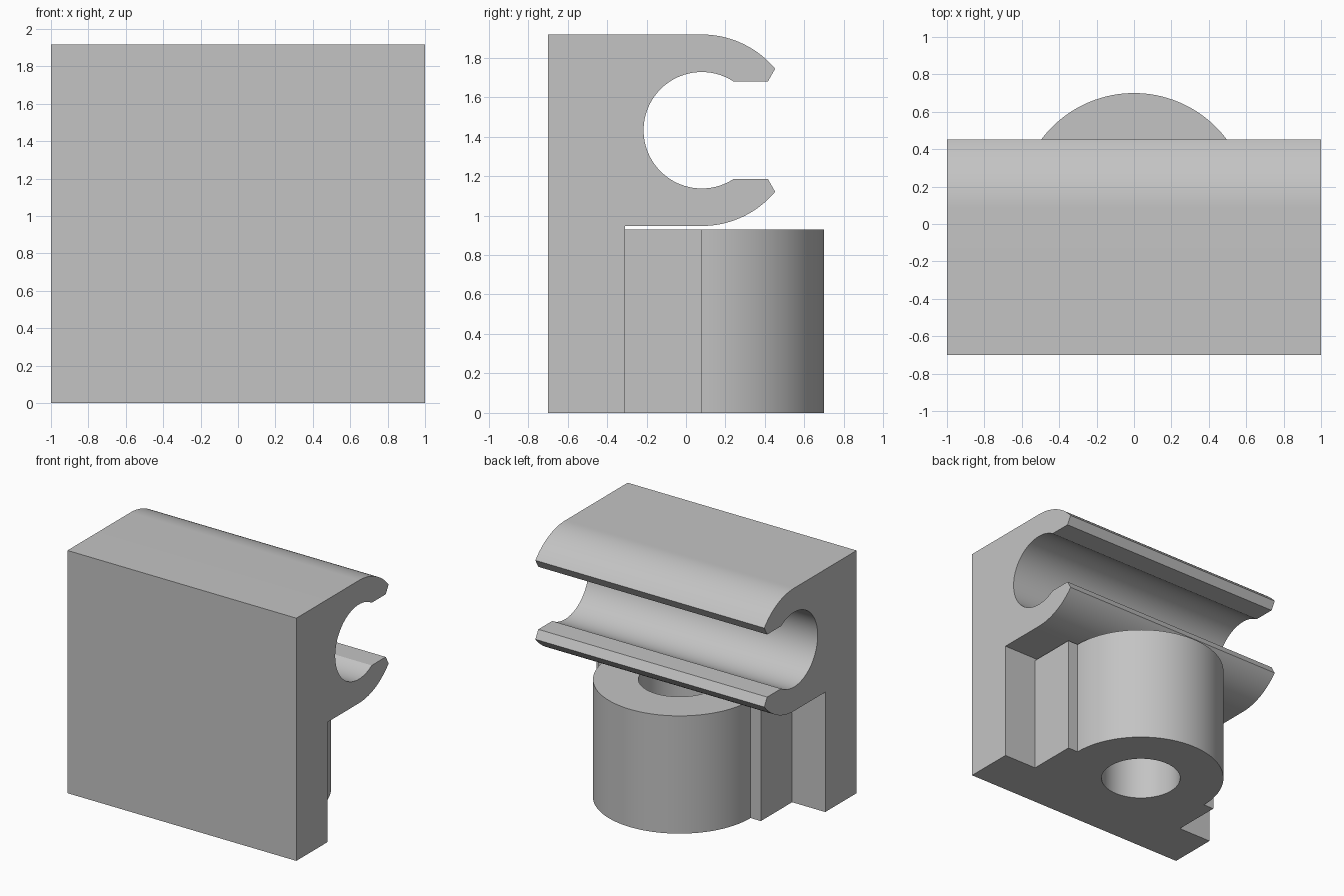
import bpy
import bmesh
from math import radians, cos, sin, pi
from mathutils import Matrix

cube = bpy.data.objects.get("Cube")
if cube:
    bpy.data.objects.remove(cube, do_unlink=True)

# Main dimensions
AXIS_Y, AXIS_Z = 0.08, 1.432      # centre of the pipe channel
BORE, HOOK_R, BOSS_R = 0.295, 0.485, 0.62
FRONT, STEP = -0.70, -0.31
BASE_HALF, BASE_TOP = 0.71, 0.93

grey = bpy.data.materials.new("light_grey")
grey.use_nodes = True
grey.diffuse_color = (0.55, 0.55, 0.55, 1)
grey.node_tree.nodes["Principled BSDF"].inputs["Base Color"].default_value = grey.diffuse_color


def arc(cx, cy, r, start, end, steps=48):
    angles = [radians(start + (end - start) * i / steps) for i in range(steps + 1)]
    return [(cx + r * cos(a), cy + r * sin(a)) for a in angles]


def extrude_profile(name, outlines, depth, matrix):
    """Fill closed outlines (inner ones become holes) and extrude them to a mesh."""
    curve = bpy.data.curves.new(name, "CURVE")
    curve.dimensions, curve.fill_mode, curve.extrude = "2D", "BOTH", depth / 2
    for points in outlines:
        spline = curve.splines.new("POLY")
        spline.points.add(len(points) - 1)
        for p, (u, v) in zip(spline.points, points):
            p.co = (u, v, 0, 1)
        spline.use_cyclic_u = True
    temp = bpy.data.objects.new(name, curve)
    bpy.context.collection.objects.link(temp)
    mesh = bpy.data.meshes.new_from_object(temp.evaluated_get(bpy.context.evaluated_depsgraph_get()))
    bpy.data.objects.remove(temp, do_unlink=True)

    bm = bmesh.new()
    bm.from_mesh(mesh)
    bmesh.ops.remove_doubles(bm, verts=bm.verts, dist=0.0002)
    bmesh.ops.dissolve_limit(bm, angle_limit=radians(0.5), verts=bm.verts, edges=bm.edges)
    bmesh.ops.transform(bm, matrix=matrix, verts=bm.verts)
    bmesh.ops.recalc_face_normals(bm, faces=bm.faces)
    bm.to_mesh(mesh)
    bm.free()
    mesh.materials.clear()
    mesh.materials.append(grey)
    obj = bpy.data.objects.new(name, mesh)
    bpy.context.collection.objects.link(obj)
    return obj


# Back plate with the open pipe hook, drawn in (y, z) and extruded along x
lip_y, lip_z = 0.415, 0.247
hook = [(FRONT, 0), (STEP, 0), (STEP, AXIS_Z - HOOK_R)]
hook += arc(AXIS_Y, AXIS_Z, HOOK_R, -90, -40, 24)
hook += [(lip_y, AXIS_Z - lip_z)]
hook += arc(AXIS_Y, AXIS_Z, BORE, 303, 57, 64)
hook += [(lip_y, AXIS_Z + lip_z)]
hook += arc(AXIS_Y, AXIS_Z, HOOK_R, 40, 90, 24)
hook += [(FRONT, AXIS_Z + HOOK_R)]
along_x = Matrix.Rotation(pi / 2, 4, "Z") @ Matrix.Rotation(pi / 2, 4, "X")
bracket = extrude_profile("pipe_hook_bracket", [hook], 2.0, along_x)

# Base block with round boss and vertical bore, drawn in (x, y)
inner_y = STEP - 0.1
base = [(-BASE_HALF, inner_y), (BASE_HALF, inner_y), (BASE_HALF, AXIS_Y)]
base += arc(0, AXIS_Y, BOSS_R, 0, 180, 64)
base += [(-BASE_HALF, AXIS_Y)]
bore = arc(0, AXIS_Y, BORE, 0, 360, 64)[:-1]
boss = extrude_profile("bored_base", [base, bore], BASE_TOP,
                       Matrix.Translation((0, 0, BASE_TOP / 2)))

# Fuse both parts into one solid
bpy.context.view_layer.objects.active = bracket
union = bracket.modifiers.new("fuse", "BOOLEAN")
union.operation, union.solver, union.object = "UNION", "EXACT", boss
bpy.ops.object.modifier_apply(modifier=union.name)
bpy.data.objects.remove(boss, do_unlink=True)

bpy.ops.object.select_all(action="DESELECT")
bracket.select_set(True)
bpy.ops.object.shade_smooth_by_angle(angle=radians(20))
